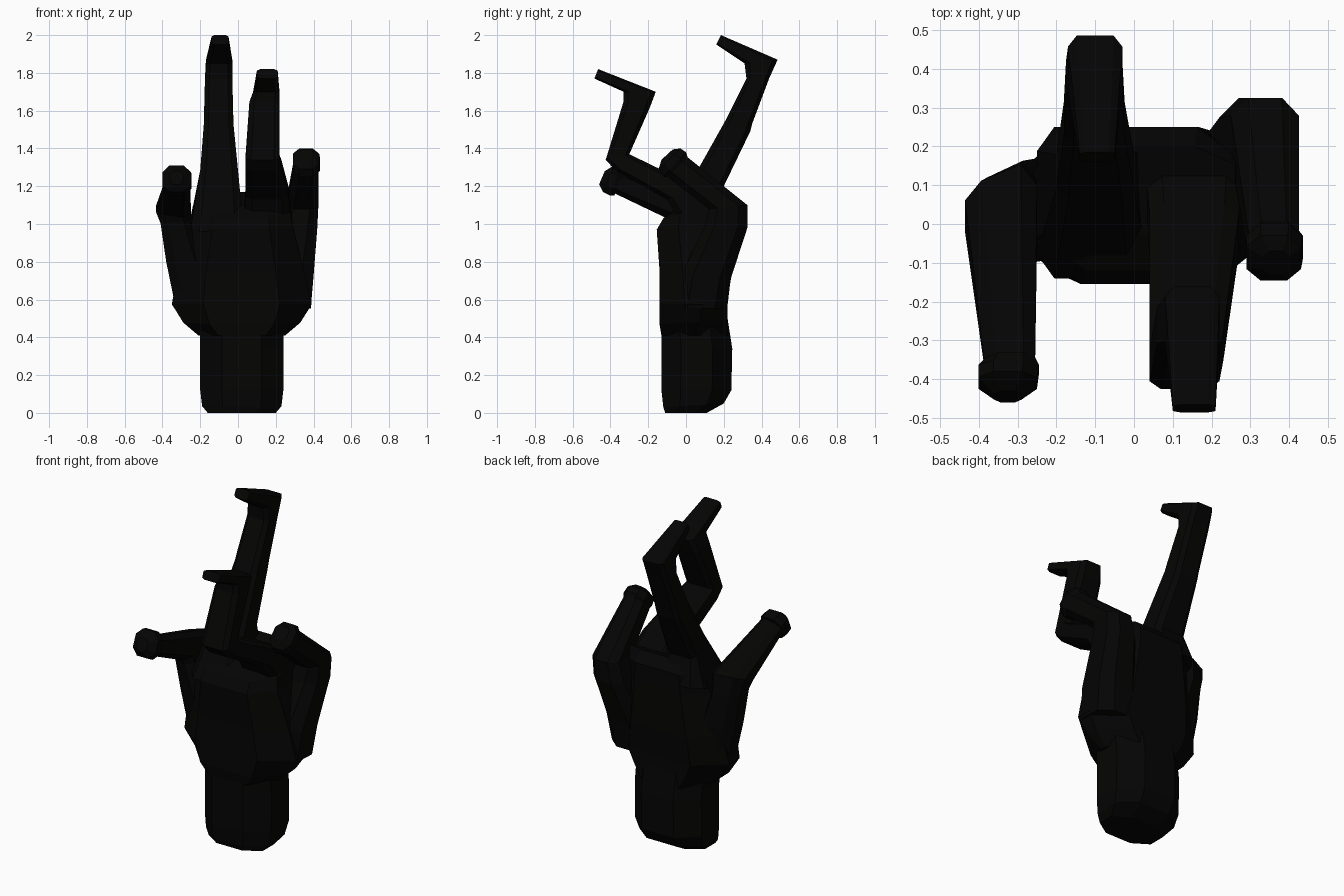
import bpy, bmesh
from mathutils import Vector

black = bpy.data.materials.new("black")
black.diffuse_color = (0.0015, 0.0013, 0.0012, 1)


def loft(name, rings, ku=0.5, kv=(0.5, 0.5), wedge=0.0):
    """Skin eight-sided rings. Ring: x0, x1, front (y, z), back (y, z) as seen from the side.
    ku and kv (first ring, last ring) set the corner cuts, wedge thins the left side."""
    bm = bmesh.new()
    loops = []
    for n, (x0, x1, y0, z0, y1, z1) in enumerate(rings):
        k = kv[0] + (kv[1] - kv[0]) * n / (len(rings) - 1)
        outline = [(-1, -k), (-ku, -1), (ku, -1), (1, -k), (1, k), (ku, 1), (-ku, 1), (-1, k)]
        front, back = Vector((0, y0, z0)), Vector((0, y1, z1))
        loop = []
        for u, v in outline:
            v *= 1 - wedge * (1 - u) / 2
            p = front.lerp(back, (v + 1) / 2)
            p.x = (x0 + x1) / 2 + u * (x1 - x0) / 2
            loop.append(bm.verts.new(p))
        loops.append(loop)
    for a, b in zip(loops, loops[1:]):
        for i in range(8):
            j = (i + 1) % 8
            bm.faces.new((a[i], a[j], b[j], b[i]))
    bm.faces.new(loops[0])
    bm.faces.new(loops[-1])
    bmesh.ops.recalc_face_normals(bm, faces=bm.faces)
    mesh = bpy.data.meshes.new(name)
    bm.to_mesh(mesh)
    bm.free()
    mesh.materials.append(black)
    obj = bpy.data.objects.new(name, mesh)
    bpy.context.collection.objects.link(obj)
    return obj


# Wrist with rounded lower end
loft("wrist", [
    (-.16, .20, -.11, .00, .11, .00),
    (-.19, .23, -.12, .03, .20, .05),
    (-.20, .24, -.13, .12, .24, .12),
    (-.20, .24, -.13, .34, .245, .34),
    (-.20, .24, -.13, .44, .22, .50),
], 0.48, (0.45, 0.45))

# Palm, widest just above the wrist
loft("palm", [
    (-.21, .25, -.13, .41, .22, .41),
    (-.29, .33, -.14, .47, .22, .49),
    (-.35, .39, -.14, .58, .22, .57),
    (-.32, .35, -.14, .75, .24, .74),
    (-.26, .29, -.155, .97, .25, 1.00),
    (-.24, .28, -.12, 1.03, .25, 1.11),
    (-.21, .26, -.03, 1.09, .20, 1.17),
], 0.55, (0.1, 0.6))

# Long finger, rising backwards with a hooked tip
loft("long_finger", [
    (-.25, .03, -.14, .96, .25, 1.05),
    (-.20, .00, .07, 1.30, .20, 1.20),
    (-.18, -.025, .21, 1.55, .34, 1.49),
    (-.18, -.025, .225, 1.58, .35, 1.53),
    (-.175, -.03, .32, 1.77, .44, 1.77),
    (-.17, -.03, .31, 1.85, .485, 1.87),
    (-.14, -.05, .16, 1.95, .185, 2.00),
], 0.68, (0.68, 0.68))

# Bent finger, reaching forward, then up, with a hooked tip
loft("bent_finger", [
    (.03, .28, -.02, 1.00, .18, 1.10),
    (.04, .27, -.10, 1.13, .05, 1.20),
    (.04, .23, -.37, 1.28, -.26, 1.35),
    (.04, .22, -.425, 1.34, -.30, 1.37),
    (.06, .22, -.33, 1.65, -.19, 1.62),
    (.08, .22, -.33, 1.70, -.16, 1.70),
    (.10, .21, -.485, 1.77, -.465, 1.82),
], 0.68, (0.68, 0.68))

# Left outer finger: hand bone, knuckle, forward segment, rounded cap
loft("left_finger", [
    (-.33, -.10, -.09, .57, .18, .55),
    (-.38, -.18, -.11, .80, .19, .80),
    (-.41, -.25, -.12, 1.01, .18, 1.00),
    (-.435, -.25, -.13, 1.03, .17, 1.13),
    (-.385, -.255, -.39, 1.16, -.34, 1.28),
], 0.55, (0.55, 0.55), 0.5)
loft("left_finger_cap", [
    (-.38, -.255, -.38, 1.15, -.33, 1.28),
    (-.40, -.245, -.40, 1.15, -.35, 1.30),
    (-.40, -.25, -.44, 1.17, -.38, 1.31),
    (-.36, -.29, -.46, 1.21, -.43, 1.28),
])

# Right outer finger: hand bone, knuckle at the back, forward segment, rounded cap
loft("right_finger", [
    (.10, .385, -.05, .56, .21, .55),
    (.15, .40, -.02, .74, .24, .72),
    (.22, .42, .10, .99, .325, .98),
    (.25, .425, .12, 1.08, .325, 1.10),
    (.295, .425, -.11, 1.26, .00, 1.36),
], 0.5, (0.55, 0.55))
loft("right_finger_cap", [
    (.30, .425, -.10, 1.25, .01, 1.35),
    (.29, .435, -.12, 1.25, .00, 1.38),
    (.29, .43, -.145, 1.29, -.03, 1.40),
    (.33, .40, -.13, 1.34, -.07, 1.395),
])
